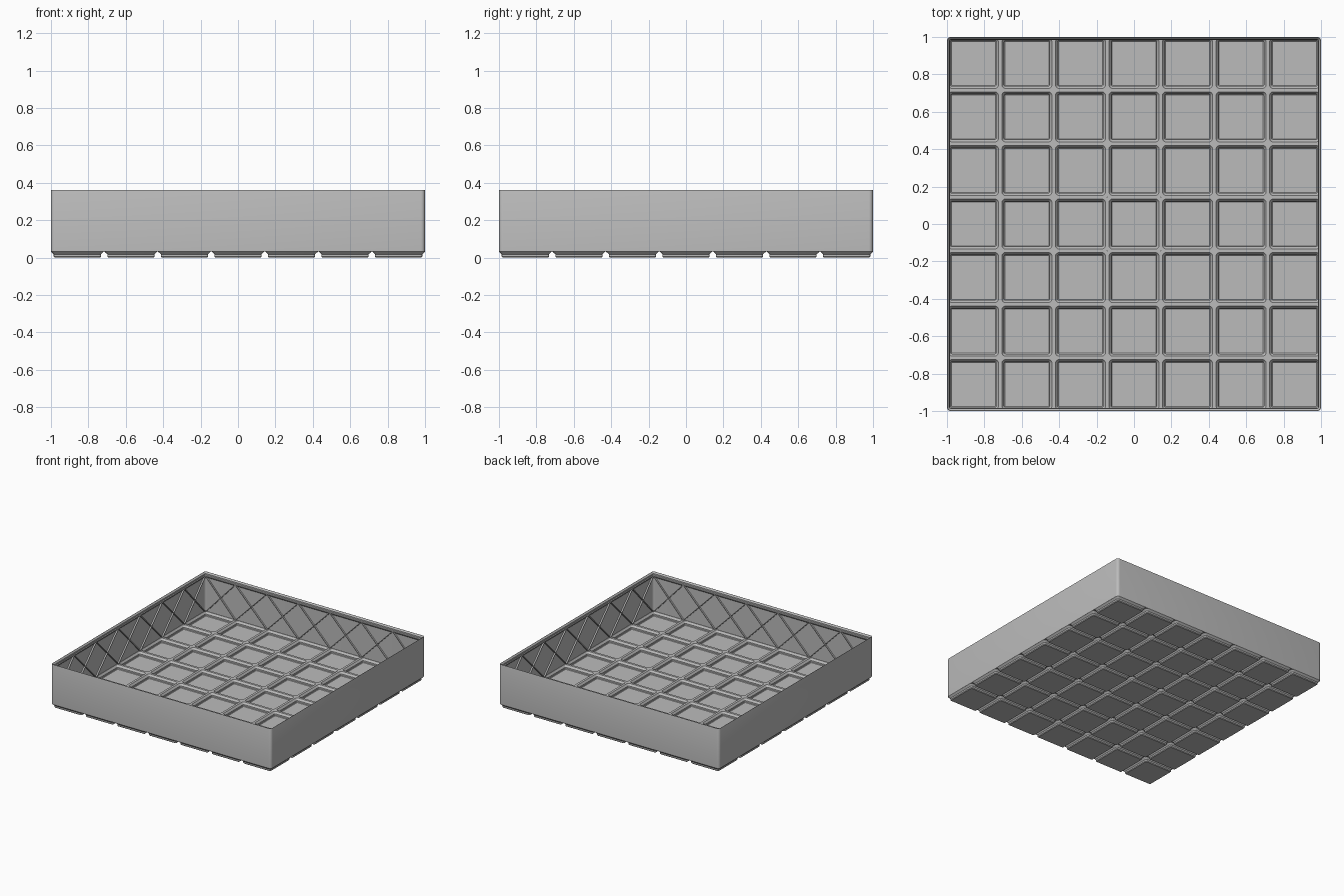
import bpy, bmesh, math
from mathutils import Matrix

if "Cube" in bpy.data.objects:
    bpy.data.objects.remove(bpy.data.objects["Cube"])

N = 7                      # cells per side
PITCH = 2 / (N - 0.012)    # cell spacing
R = 0.022                  # outer corner radius
SEG = 5                    # segments per rounded corner
RIM = 0.032                # top of the feet

grey = bpy.data.materials.new("plain grey")
grey.diffuse_color = (0.5, 0.5, 0.5, 1)
grey.use_nodes = True
grey.node_tree.nodes["Principled BSDF"].inputs["Base Color"].default_value = grey.diffuse_color


def rounded_loop(bm, x0, x1, y0, y1, z, radii):
    """Ring of vertices around a rectangle; radii go +x+y, -x+y, -x-y, +x-y."""
    if not isinstance(radii, (list, tuple)):
        radii = [radii] * 4
    signs = [(1, 1), (-1, 1), (-1, -1), (1, -1)]
    ring = []
    for k, ((sx, sy), r) in enumerate(zip(signs, radii)):
        cx = (x1 if sx > 0 else x0) - sx * r
        cy = (y1 if sy > 0 else y0) - sy * r
        for i in range(SEG + 1):
            a = math.pi / 2 * (k + i / SEG)
            ring.append(bm.verts.new((cx + r * math.cos(a), cy + r * math.sin(a), z)))
    return ring


def loft(bm, rings, cap=False, flip=False):
    """Skin successive rings; optionally close the first one."""
    for a, b in zip(rings, rings[1:]):
        n = len(a)
        for i in range(n):
            j = (i + 1) % n
            q = [a[i], a[j], b[j], b[i]]
            bm.faces.new(q[::-1] if flip else q)
    if cap:
        bm.faces.new(rings[0] if flip else rings[0][::-1])


def finish(bm, name):
    mesh = bpy.data.meshes.new(name)
    bm.to_mesh(mesh)
    bm.free()
    obj = bpy.data.objects.new(name, mesh)
    bpy.context.collection.objects.link(obj)
    mesh.materials.append(grey)
    bpy.ops.object.select_all(action='DESELECT')
    obj.select_set(True)
    bpy.context.view_layer.objects.active = obj
    bpy.ops.object.shade_smooth_by_angle(angle=math.radians(30))
    return obj


# Grid base: hollow stepped feet under, sunken pockets above
FOOT = [(0.121, 0, 0.006), (0.1265, 0.0054, 0.011), (0.1265, 0.0177, 0.011),
        (0.1412, RIM, 0.024)]
POCKET = [(0.118, 0.005, 0.005), (0.1215, 0.0085, 0.008), (0.1215, 0.0205, 0.008),
          (0.1335, 0.036, 0.018)]
bm = bmesh.new()
mid = (N - 1) / 2
for ix in range(N):
    for iy in range(N):
        cx, cy = (ix - mid) * PITCH, (iy - mid) * PITCH
        h = PITCH / 2
        # cell border, trimmed and rounded at the tray edge
        x0, x1 = max(cx - h, -0.998), min(cx + h, 0.998)
        y0, y1 = max(cy - h, -0.998), min(cy + h, 0.998)
        lo, hi = 0, N - 1
        radii = [R if c in {(hi, hi), (lo, hi), (lo, lo), (hi, lo)} and c == (ix, iy) else 0.0004
                 for c in ((hi, hi), (lo, hi), (lo, lo), (hi, lo))]
        for profile, flip in ((FOOT, False), (POCKET, True)):
            rings = [rounded_loop(bm, cx - s, cx + s, cy - s, cy + s, z, r)
                     for s, z, r in profile]
            rings.append(rounded_loop(bm, x0, x1, y0, y1, profile[-1][1], radii))
            # pocket faces look up, foot faces look down and out
            loft(bm, rings, cap=True, flip=flip)
finish(bm, "grid_base")

# Outer wall with stacking lip: (inset, height) from outside bottom, over the rim, down inside
WALL = [(0, RIM), (0, 0.357), (0.001, 0.36), (0.0025, 0.36), (0.0125, 0.348),
        (0.0125, 0.337), (0.017, 0.332), (0.017, 0.326), (0.005, 0.314), (0.005, 0.034)]
bm = bmesh.new()
loft(bm, [rounded_loop(bm, d - 1, 1 - d, d - 1, 1 - d, z, max(R - d, 0.004))
          for d, z in WALL])
finish(bm, "wall_with_lip")

# Crossed stiffening ribs on the inside of all four walls
bm = bmesh.new()
W = 0.0045                 # half width of a rib
for side in range(4):
    turn = Matrix.Rotation(side * math.pi / 2, 4, 'Z')
    for i in range(N):
        c = (i - mid) * PITCH
        ends = [max(-0.985, min(0.985, c + s * PITCH / 2)) for s in (-1, 1)]
        for xa, xb in (ends, ends[::-1]):
            outline = [(xa - W, 0.035), (xa + W, 0.035), (xb + W, 0.327), (xb - W, 0.327)]
            back = [bm.verts.new(turn @ Matrix.Translation((x, -0.996, z)).translation)
                    for x, z in outline]
            front = [bm.verts.new(turn @ Matrix.Translation((x, -0.983, z)).translation)
                     for x, z in outline]
            loft(bm, [back, front])
            bm.faces.new(front)
bmesh.ops.recalc_face_normals(bm, faces=bm.faces)
finish(bm, "wall_ribs")
